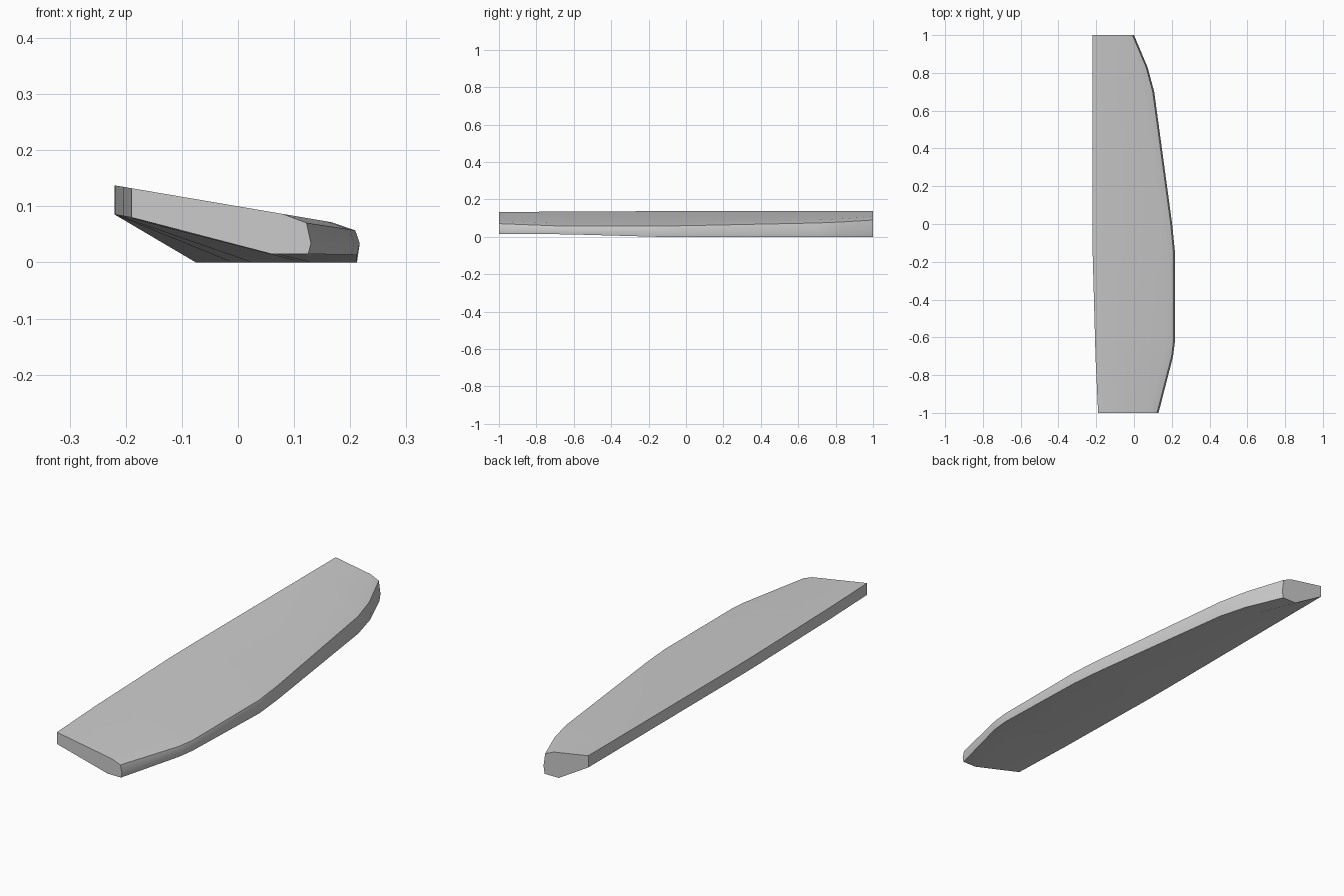
import bpy, bmesh, math

if "Cube" in bpy.data.objects:
    bpy.data.objects.remove(bpy.data.objects["Cube"])

# Stations along the length: y, back x, front x, underside z, underside corner x
stations = [
    (-1.00, -0.19, 0.130, 0.015, 0.060),
    (-0.70, -0.204, 0.207, 0.014, 0.120),
    (-0.62, -0.206, 0.217, 0.013, 0.130),
    (-0.15, -0.219, 0.217, 0.000, 0.130),
    (0.00, -0.22, 0.202, 0.000, 0.115),
    (0.70, -0.22, 0.107, 0.000, 0.025),
    (0.83, -0.22, 0.072, 0.000, -0.010),
    (1.00, -0.22, 0.000, 0.000, -0.075),
]


def deck(x):
    """Height of the sloping top surface."""
    return 0.1 - 0.17 * x


def section(y, back, front, under, corner):
    """Blade cross-section with a rounded leading edge."""
    return [
        (back, y, deck(back)),
        (back, y, deck(back) - 0.052),
        (corner, y, under),
        (front - 0.005, y, under),
        (front, y, 0.034),
        (front - 0.008, y, deck(front) - 0.006 + 0.02 * min(0, front - 0.2)),
        (front - 0.05, y, deck(front - 0.05)),
    ]


# Lofted blade body with closed ends
bm = bmesh.new()
rings = [[bm.verts.new(p) for p in section(*s)] for s in stations]
for a, b in zip(rings, rings[1:]):
    for i in range(len(a)):
        j = (i + 1) % len(a)
        bm.faces.new((a[i], a[j], b[j], b[i]))
bm.faces.new(rings[0])
bm.faces.new(rings[-1])
bmesh.ops.recalc_face_normals(bm, faces=bm.faces[:])
mesh = bpy.data.meshes.new("blade")
bm.to_mesh(mesh)
bm.free()
blade = bpy.data.objects.new("blade", mesh)
bpy.context.collection.objects.link(blade)

# Smooth the rounded edge while keeping the corners crisp
bpy.context.view_layer.objects.active = blade
blade.select_set(True)
bpy.ops.object.shade_smooth_by_angle(angle=math.radians(40))
